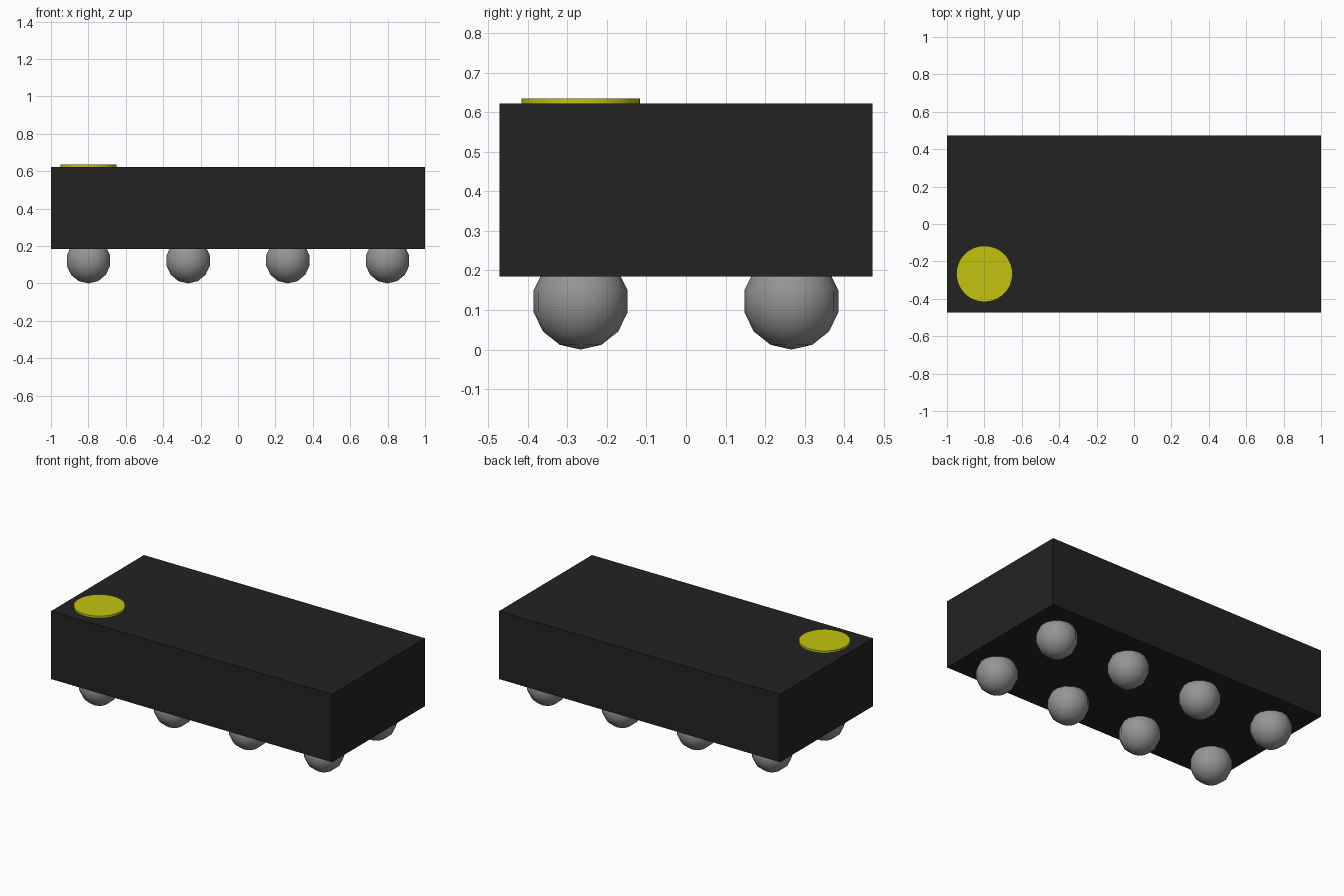
import bpy
import math

cube = bpy.data.objects.get("Cube")
if cube:
    bpy.data.objects.remove(cube, do_unlink=True)


def make_material(name, rgb):
    mat = bpy.data.materials.new(name)
    mat.use_nodes = True
    mat.diffuse_color = (*rgb, 1)
    mat.node_tree.nodes["Principled BSDF"].inputs["Base Color"].default_value = (*rgb, 1)
    return mat


def finish(name, mat):
    obj = bpy.context.object
    obj.name = name
    obj.data.materials.append(mat)
    return obj


black = make_material("package_black", (0.016, 0.016, 0.016))
yellow = make_material("marker_yellow", (0.55, 0.55, 0.005))
grey = make_material("solder_grey", (0.3, 0.3, 0.3))

BOTTOM, TOP = 0.185, 0.622
PITCH = 0.533

# Rectangular package body
bpy.ops.mesh.primitive_cube_add(size=1, location=(0, 0, (BOTTOM + TOP) / 2))
body = finish("package_body", black)
body.scale = (2, 0.944, TOP - BOTTOM)

# Round corner marker standing slightly proud of the top
bpy.ops.mesh.primitive_cylinder_add(vertices=48, radius=0.15, depth=0.026,
                                    location=(-1.5 * PITCH, -PITCH / 2, TOP))
finish("corner_marker", yellow)
bpy.ops.object.shade_smooth_by_angle(angle=math.radians(30))

# Two rows of four solder balls, partly sunk into the underside
for row in range(2):
    for col in range(4):
        bpy.ops.mesh.primitive_uv_sphere_add(
            segments=14, ring_count=7, radius=0.122,
            location=((col - 1.5) * PITCH, (row - 0.5) * PITCH, 0.122))
        finish(f"solder_ball_{row + 1}_{col + 1}", grey)
        bpy.ops.object.shade_smooth()
